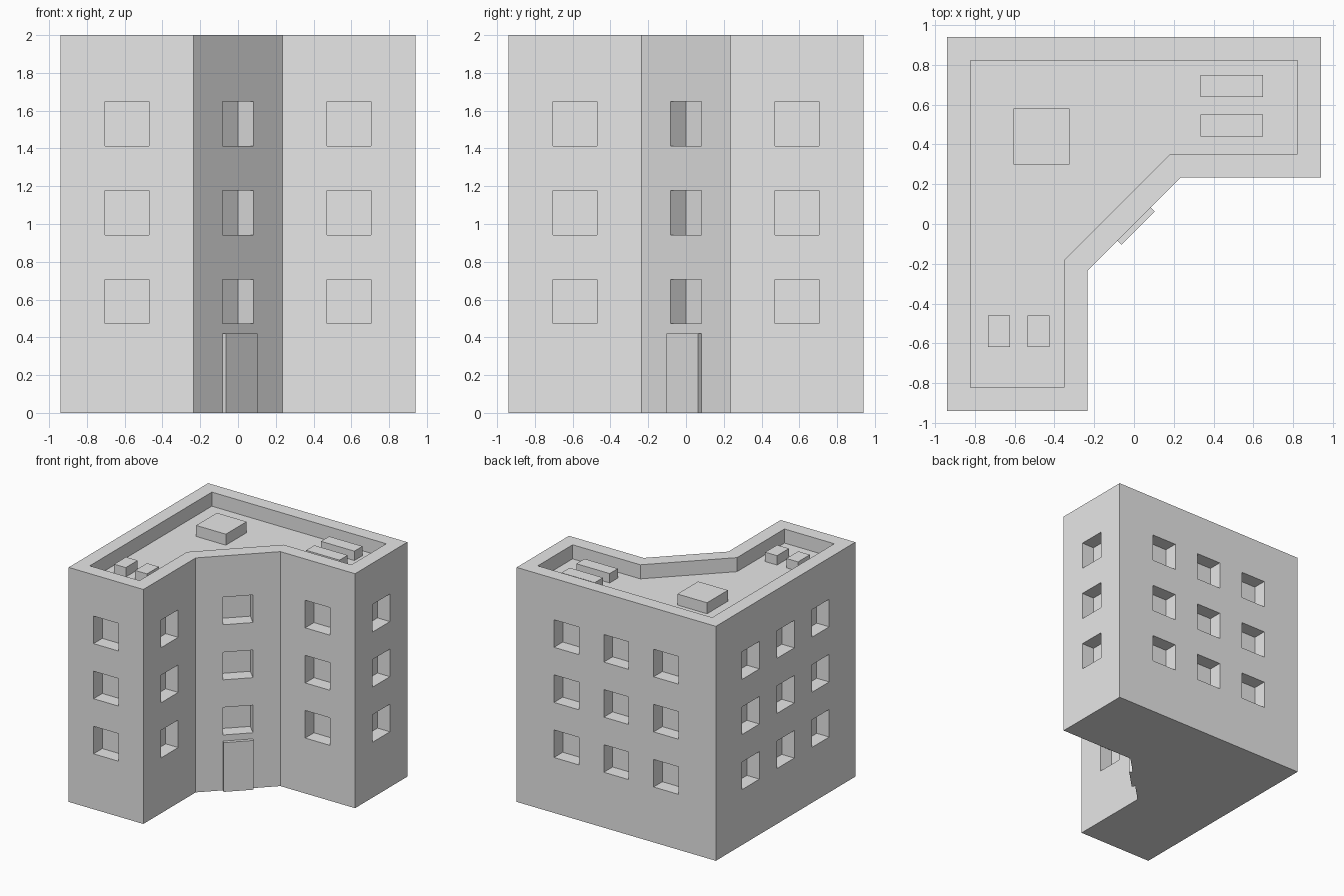
import bpy, bmesh, math
from mathutils import Matrix, Vector

if "Cube" in bpy.data.objects:
    bpy.data.objects.remove(bpy.data.objects["Cube"])

grey = bpy.data.materials.new("plain grey")
grey.diffuse_color = (0.8, 0.8, 0.8, 1)
grey.use_nodes = True
grey.node_tree.nodes["Principled BSDF"].inputs["Base Color"].default_value = grey.diffuse_color

OUTER = [(-.94, -.94), (-.235, -.94), (-.235, -.235), (.235, .235),
         (.94, .235), (.94, .94), (-.94, .94)]
INNER = [(-.823, -.823), (-.353, -.823), (-.353, -.184), (.184, .353),
         (.823, .353), (.823, .823), (-.823, .823)]
ROOF_Z = 1.88
WINDOW = .235
DEPTH = .118


def add_prism(bm, outline, z0, z1):
    """Extrude a counter-clockwise outline into a closed solid."""
    low = [bm.verts.new((x, y, z0)) for x, y in outline]
    high = [bm.verts.new((x, y, z1)) for x, y in outline]
    bm.faces.new(low[::-1])
    bm.faces.new(high)
    n = len(outline)
    for i in range(n):
        j = (i + 1) % n
        bm.faces.new((low[i], low[j], high[j], high[i]))


def add_box(bm, center, size, turn=0):
    m = (Matrix.Translation(center) @ Matrix.Rotation(turn, 4, 'Z')
         @ Matrix.Diagonal((*size, 1)))
    bmesh.ops.create_cube(bm, size=1, matrix=m)


def finish(bm, name):
    mesh = bpy.data.meshes.new(name)
    bm.to_mesh(mesh)
    bm.free()
    mesh.materials.append(grey)
    ob = bpy.data.objects.new(name, mesh)
    bpy.context.collection.objects.link(ob)
    return ob


# Building body
bm = bmesh.new()
add_prism(bm, OUTER, 0, 2)
body = finish(bm, "building")

# Cutter: sunken roof plus window recesses
bm = bmesh.new()
add_prism(bm, INNER, ROOF_Z, 2.1)
q = math.pi / 4
# (x, y on the wall, wall direction angle)
spots = [(-.5875, -.94, 0), (.5875, .235, 0), (-.235, -.5875, 2 * q),
         (.94, .5875, 2 * q), (0, 0, q)]
for t in (-.47, 0, .47):
    spots += [(t, .94, 0), (-.94, t, 2 * q)]
for x, y, turn in spots:
    for z in (.59, 1.06, 1.53):
        add_box(bm, (x, y, z), (WINDOW, 2 * DEPTH, WINDOW), turn)
cutter = finish(bm, "recess_cutter")
cutter.hide_render = True

mod = body.modifiers.new("recesses", 'BOOLEAN')
mod.operation = 'DIFFERENCE'
mod.solver = 'EXACT'
mod.object = cutter
bpy.context.view_layer.objects.active = body
body.select_set(True)
bpy.ops.object.modifier_apply(modifier=mod.name)
bpy.data.objects.remove(cutter)

# Entrance door on the diagonal wall
bm = bmesh.new()
add_box(bm, (.01, -.01, .21), (WINDOW, .0295, .42), q)
finish(bm, "door")

# Rooftop units: x0, x1, y0, y1, height
units = {"stair_hatch": (-.605, -.325, .3, .58, .094),
         "vent_left": (-.735, -.625, -.62, -.46, .08),
         "vent_right": (-.537, -.425, -.62, -.46, .08),
         "long_unit_back": (.335, .65, .64, .75, .08),
         "long_unit_front": (.335, .65, .44, .55, .08)}
for name, (x0, x1, y0, y1, h) in units.items():
    bm = bmesh.new()
    add_box(bm, ((x0 + x1) / 2, (y0 + y1) / 2, ROOF_Z + h / 2),
            (x1 - x0, y1 - y0, h))
    finish(bm, name)
